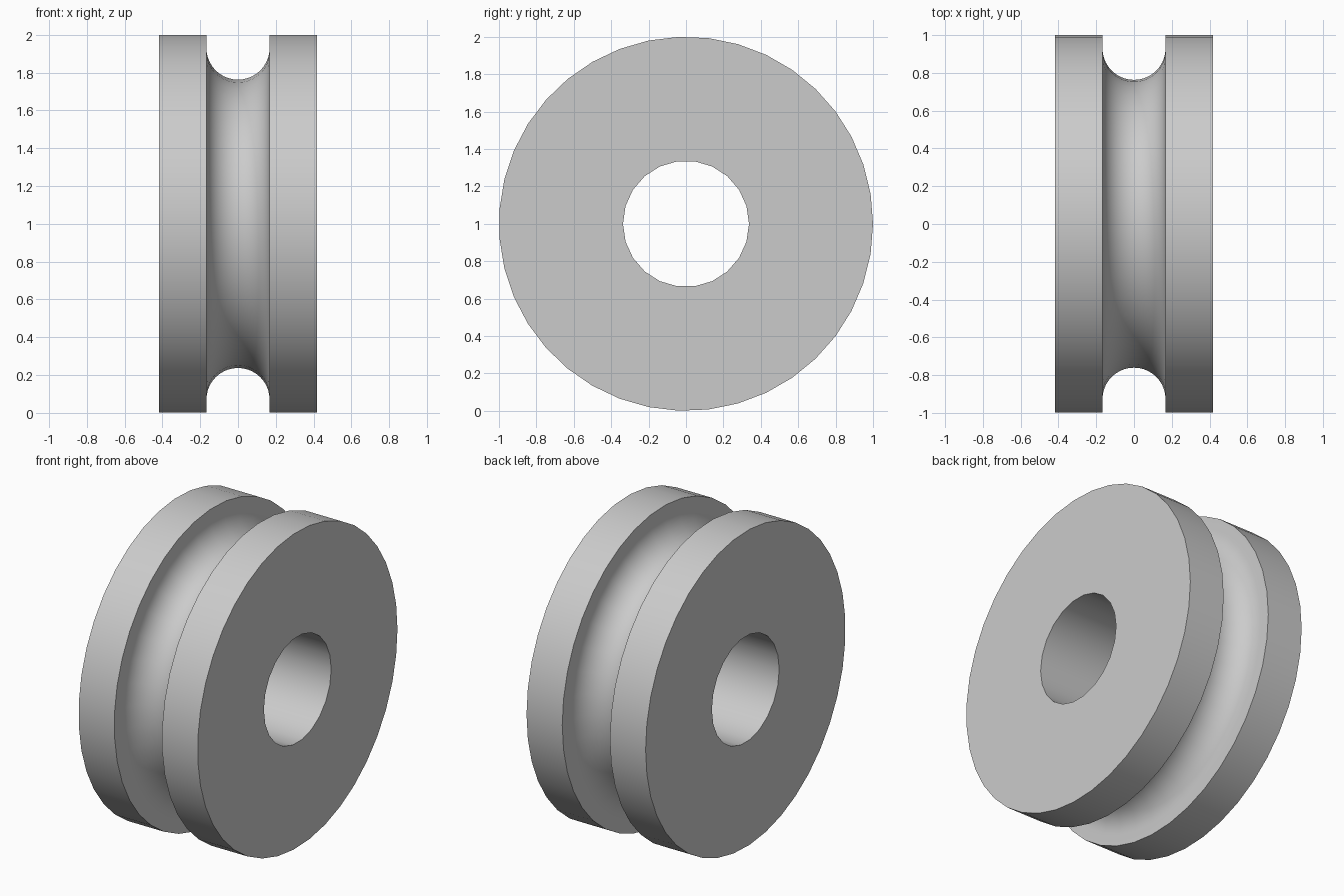
import bpy, bmesh, math
from mathutils import Matrix

if "Cube" in bpy.data.objects:
    bpy.data.objects.remove(bpy.data.objects["Cube"], do_unlink=True)

R, HALF_W, HOLE_R = 1.0, 0.417, 0.337
GROOVE_R, GROOVE_C = 0.167, 0.93
RIM_SIDES, HOLE_SIDES, ARC_STEPS = 39, 22, 20

grey = bpy.data.materials.new("plain_grey")
grey.use_nodes = True
colour = (0.6, 0.6, 0.6, 1)
grey.diffuse_color = colour
grey.node_tree.nodes["Principled BSDF"].inputs["Base Color"].default_value = colour


def add_object(name, bm):
    bmesh.ops.recalc_face_normals(bm, faces=bm.faces)
    mesh = bpy.data.meshes.new(name)
    bm.to_mesh(mesh)
    bm.free()
    mesh.materials.append(grey)
    obj = bpy.data.objects.new(name, mesh)
    bpy.context.collection.objects.link(obj)
    obj.location.z = R
    return obj


# Wheel profile: flat rims with a round-bottomed groove between them
profile = [(-HALF_W, R), (-GROOVE_R, R)]
for i in range(ARC_STEPS + 1):
    a = math.pi * i / ARC_STEPS
    profile.append((-GROOVE_R * math.cos(a), GROOVE_C - GROOVE_R * math.sin(a)))
profile += [(GROOVE_R, R), (HALF_W, R)]

# Wheel body turned around the x axis and capped on both sides
bm = bmesh.new()
rings = []
for x, r in profile:
    angles = [2 * math.pi * k / RIM_SIDES for k in range(RIM_SIDES)]
    rings.append([bm.verts.new((x, r * math.cos(a), r * math.sin(a))) for a in angles])
for a, b in zip(rings, rings[1:]):
    for k in range(RIM_SIDES):
        n = (k + 1) % RIM_SIDES
        bm.faces.new((a[k], a[n], b[n], b[k]))
bm.faces.new(rings[0])
bm.faces.new(rings[-1])
wheel = add_object("grooved_wheel", bm)

# Axle hole
bm = bmesh.new()
bmesh.ops.create_cone(bm, cap_ends=True, segments=HOLE_SIDES, radius1=HOLE_R,
                      radius2=HOLE_R, depth=2, matrix=Matrix.Rotation(math.pi / 2, 4, "Y"))
cutter = add_object("axle_hole_cutter", bm)
cutter.hide_render = True

bpy.context.view_layer.objects.active = wheel
wheel.select_set(True)
cut = wheel.modifiers.new("axle_hole", "BOOLEAN")
cut.operation = "DIFFERENCE"
cut.solver = "EXACT"
cut.object = cutter
bpy.ops.object.modifier_apply(modifier=cut.name)
bpy.data.objects.remove(cutter, do_unlink=True)
bpy.ops.object.shade_smooth_by_angle(angle=math.radians(35))
